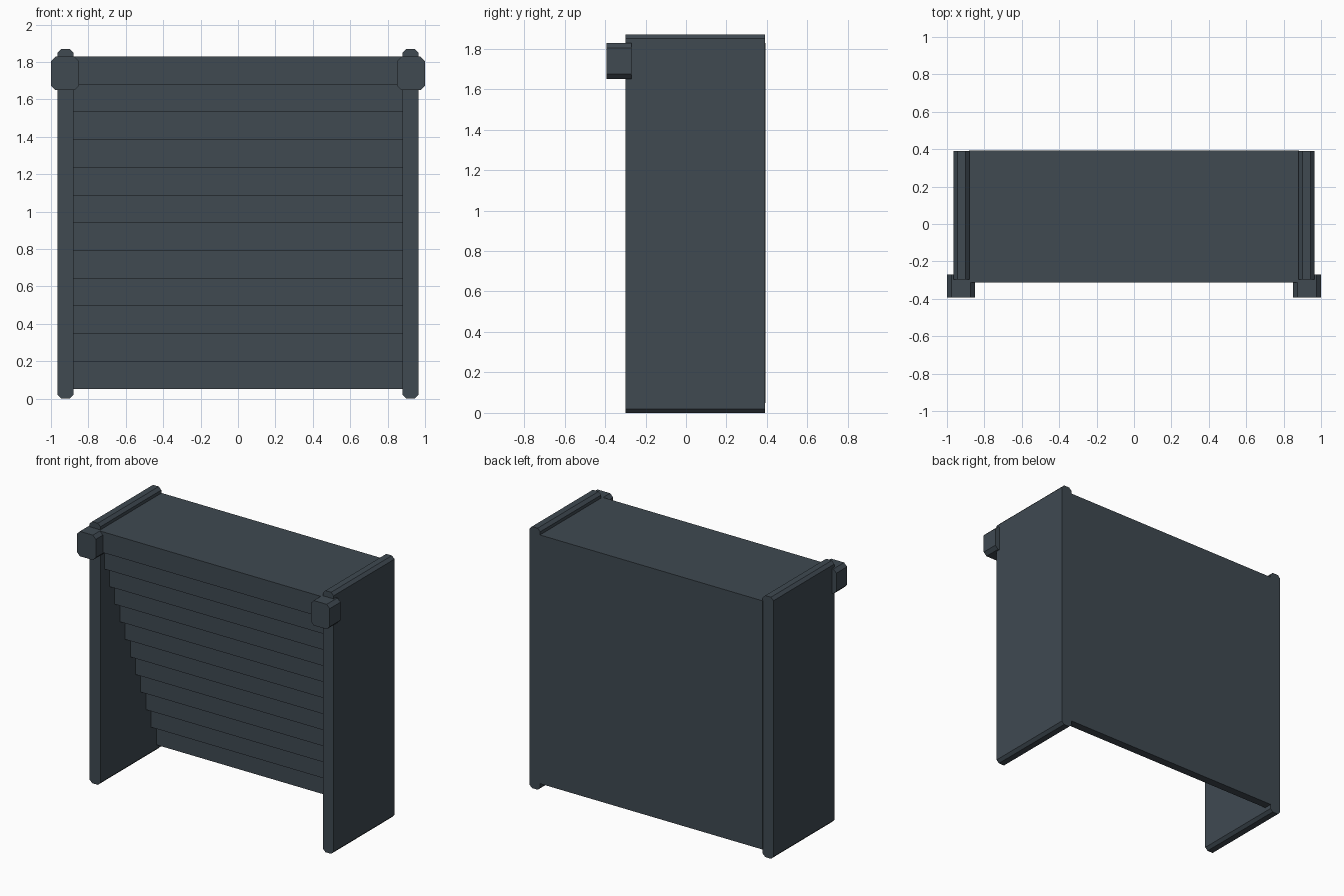
import bpy

if "Cube" in bpy.data.objects:
    bpy.data.objects.remove(bpy.data.objects["Cube"])

slate = bpy.data.materials.new("dark slate")
slate.diffuse_color = (0.050, 0.067, 0.083, 1)
slate.use_nodes = True
slate.node_tree.nodes["Principled BSDF"].inputs["Base Color"].default_value = slate.diffuse_color


def prism(name, ring_a, ring_b):
    """Solid between two matching rings of points."""
    n = len(ring_a)
    faces = [tuple(range(n))[::-1], tuple(range(n, 2 * n))]
    faces += [(i, (i + 1) % n, n + (i + 1) % n, n + i) for i in range(n)]
    me = bpy.data.meshes.new(name)
    me.from_pydata(ring_a + ring_b, [], faces)
    ob = bpy.data.objects.new(name, me)
    bpy.context.collection.objects.link(ob)
    me.materials.append(slate)
    # consistent outward normals
    import bmesh
    bm = bmesh.new()
    bm.from_mesh(me)
    bmesh.ops.recalc_face_normals(bm, faces=bm.faces)
    bm.to_mesh(me)
    bm.free()
    return ob


def chamfered_bar(name, x0, x1, z0, z1, y0, y1, c):
    """Bar along y with an eight-sided section."""
    p = [(x0 + c, z0), (x1 - c, z0), (x1, z0 + c), (x1, z1 - c),
         (x1 - c, z1), (x0 + c, z1), (x0, z1 - c), (x0, z0 + c)]
    return prism(name, [(x, y0, z) for x, z in p], [(x, y1, z) for x, z in p])


# side panels and the blocks on their front upper corners
for side, s in (("left", -1), ("right", 1)):
    a, b = sorted((s * 0.88, s * 0.965))
    chamfered_bar(side + "_side_panel", a, b, 0, 1.87, -0.298, 0.39, 0.02)
    a, b = sorted((s * 0.85, s * 1.0))
    chamfered_bar(side + "_corner_block", a, b, 1.65, 1.828, -0.392, -0.27, 0.024)

# overhanging stepped body: each lower course is set further back
STEPS, FRONT, BACK, BOTTOM, TOP = 12, -0.313, 0.393, 0.05, 1.828
run, rise = (BACK - FRONT) / STEPS, (TOP - BOTTOM) / STEPS
profile = [(BACK, BOTTOM), (BACK, TOP)]
for i in range(STEPS):
    y = FRONT + i * run
    profile += [(y, TOP - i * rise), (y, TOP - (i + 1) * rise)]
prism("stepped_body", [(-0.882, y, z) for y, z in profile],
      [(0.882, y, z) for y, z in profile])
